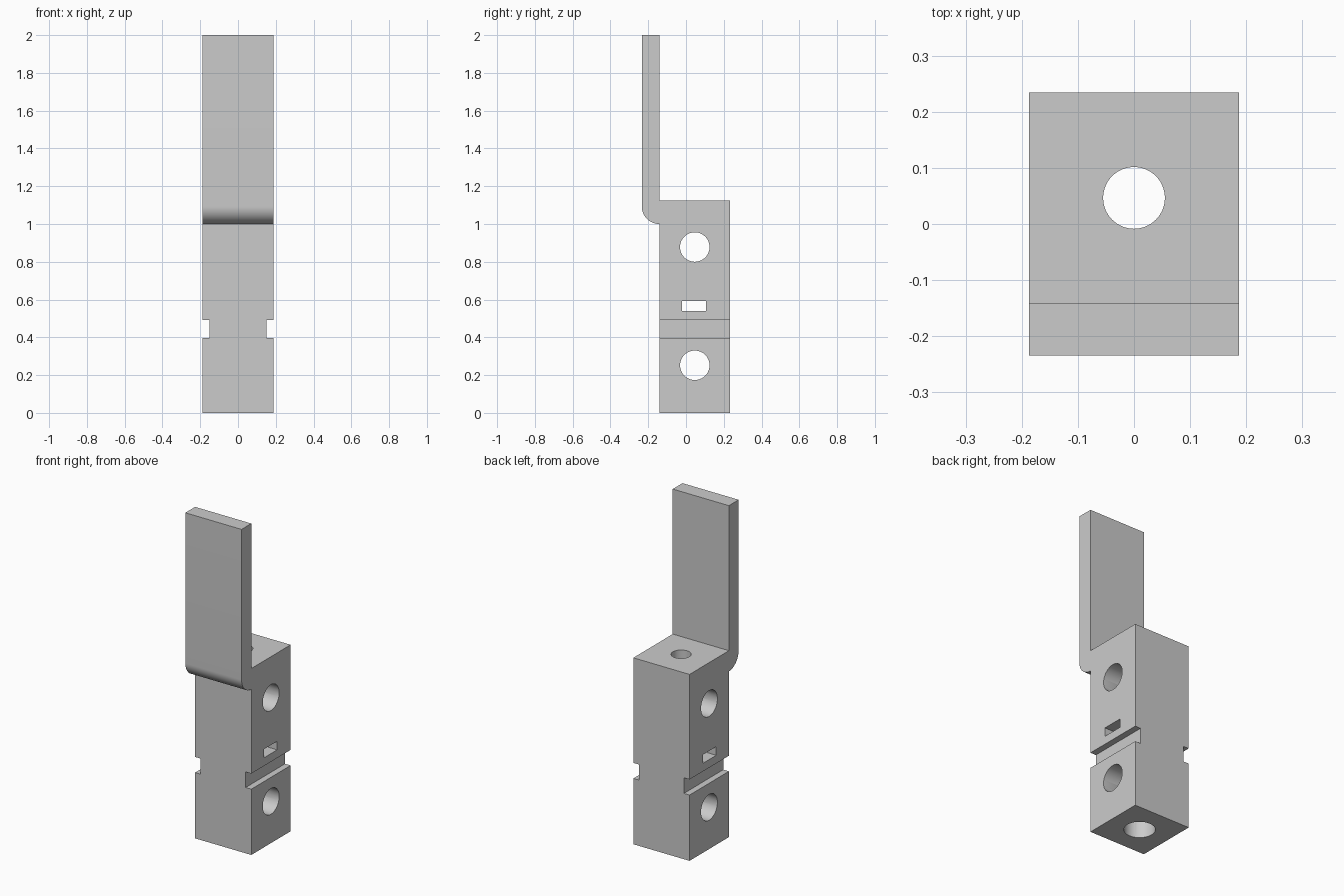
import bpy, bmesh
from math import pi, sin, cos
from mathutils import Matrix, Vector

cube = bpy.data.objects.get("Cube")
if cube:
    bpy.data.objects.remove(cube, do_unlink=True)

HALF = 0.1875                  # half the width
FRONT, BACK, TAB = -0.141, 0.234, -0.234
MID = (FRONT + BACK) / 2       # axis of the holes
SHELF, STEP = 1.125, 1.0       # top of the block, underside of the bend
RADIUS = FRONT - TAB

grey = bpy.data.materials.new("plain grey")
grey.use_nodes = True
colour = (0.6, 0.6, 0.6, 1)
grey.diffuse_color = colour
grey.node_tree.nodes["Principled BSDF"].inputs["Base Color"].default_value = colour


def make(name, bm):
    bmesh.ops.recalc_face_normals(bm, faces=bm.faces[:])
    mesh = bpy.data.meshes.new(name)
    bm.to_mesh(mesh)
    bm.free()
    mesh.materials.append(grey)
    obj = bpy.data.objects.new(name, mesh)
    bpy.context.collection.objects.link(obj)
    return obj


def box(name, centre, size):
    bm = bmesh.new()
    bmesh.ops.create_cube(bm, size=1)
    bmesh.ops.scale(bm, vec=size, verts=bm.verts)
    bmesh.ops.translate(bm, vec=centre, verts=bm.verts)
    return make(name, bm)


def cylinder(name, centre, radius, length, along_x=False):
    bm = bmesh.new()
    turn = Matrix.Rotation(pi / 2 if along_x else 0, 4, 'Y')
    bmesh.ops.create_cone(bm, cap_ends=True, segments=64, radius1=radius,
                          radius2=radius, depth=length,
                          matrix=Matrix.Translation(centre) @ turn)
    return make(name, bm)


# Block and upright tab: one side profile with a rounded outer bend
profile = [(FRONT, 0), (BACK, 0), (BACK, SHELF), (FRONT, SHELF), (FRONT, 2), (TAB, 2)]
steps = 16
for i in range(steps + 1):
    a = pi / 2 * i / steps
    profile.append((FRONT - RADIUS * cos(a), STEP + RADIUS * (1 - sin(a))))

bm = bmesh.new()
face = bm.faces.new([bm.verts.new((-HALF, y, z)) for y, z in profile])
side = bmesh.ops.extrude_face_region(bm, geom=[face])["geom"]
bmesh.ops.translate(bm, vec=(2 * HALF, 0, 0),
                    verts=[v for v in side if isinstance(v, bmesh.types.BMVert)])
body = make("block_with_tab", bm)

# Cutters: stepped vertical bore, cross holes, slot and side grooves
cutters = [
    cylinder("bore_cutter", Vector((0, MID, 0.45)), 0.085, 1.1),
    cylinder("top_hole_cutter", Vector((0, MID, 1.1)), 0.055, 0.4),
    box("slot_cutter", (0, 0.043, 0.566), (1, 0.126, 0.052)),
]
for z in (0.252, 0.878):
    cutters.append(cylinder("cross_hole_cutter", Vector((0, MID, z)), 0.078, 1, True))
for s in (-1, 1):
    cutters.append(box("groove_cutter", (s * (HALF + 0.0625), MID, 0.444), (0.2, 1, 0.094)))

bpy.ops.object.select_all(action='DESELECT')
body.select_set(True)
bpy.context.view_layer.objects.active = body
for cutter in cutters:
    cutter.hide_render = True
    mod = body.modifiers.new(cutter.name, 'BOOLEAN')
    mod.operation = 'DIFFERENCE'
    mod.solver = 'EXACT'
    mod.object = cutter
    bpy.ops.object.modifier_apply(modifier=mod.name)
    bpy.data.objects.remove(cutter, do_unlink=True)

# Smooth bend and holes, crisp edges
bpy.ops.object.shade_smooth_by_angle(angle=pi / 6)
